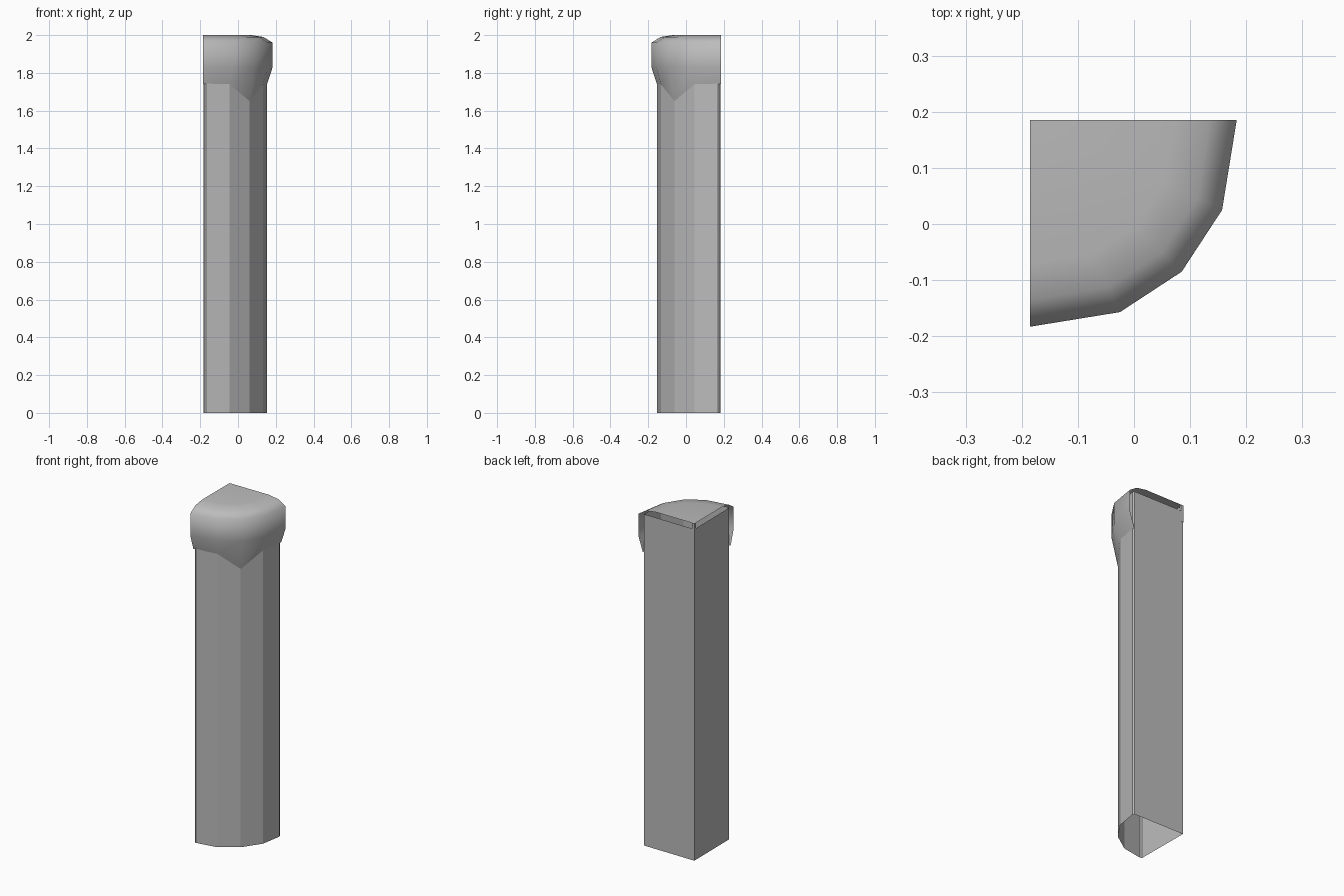
import bpy
import bmesh

cube = bpy.data.objects.get("Cube")
if cube:
    bpy.data.objects.remove(cube, do_unlink=True)

stone = bpy.data.materials.new("grey stone")
stone.use_nodes = True
stone.diffuse_color = (0.5, 0.5, 0.5, 1)
stone.node_tree.nodes["Principled BSDF"].inputs["Base Color"].default_value = (0.5, 0.5, 0.5, 1)

CORNER = (-0.185, 0.185)


def mirrored(half):
    """Complete an outline by reflecting it over the diagonal through the corner."""
    return half + [(-y, -x) for x, y in reversed(half[:-1])]


def finish(name, bm, smooth):
    bmesh.ops.recalc_face_normals(bm, faces=bm.faces)
    mesh = bpy.data.meshes.new(name)
    for face in bm.faces:
        face.smooth = smooth
    bm.to_mesh(mesh)
    bm.free()
    mesh.materials.append(stone)
    obj = bpy.data.objects.new(name, mesh)
    bpy.context.collection.objects.link(obj)
    return obj


def loft(name, rings, closed, top=None, smooth=False):
    """Skin rings of points; optionally close the last ring to a corner point."""
    bm = bmesh.new()
    loops = [[bm.verts.new(p) for p in ring] for ring in rings]
    for low, high in zip(loops, loops[1:]):
        for i in range(len(low) - (0 if closed else 1)):
            j = (i + 1) % len(low)
            bm.faces.new((low[i], low[j], high[j], high[i]))
    if top:
        centre = bm.verts.new(top)
        for a, b in zip(loops[-1], loops[-1][1:]):
            bm.faces.new((a, b, centre))
    return finish(name, bm, smooth)


# Faceted quarter column: open-ended shell with two flat walls at the back
facets = mirrored([(-0.18, -0.148), (-0.17, -0.153), (-0.045, -0.132), (0.06, -0.06)])
outline = facets + [(-0.183, 0.183)]
loft("column_shaft", [[(x, y, z) for x, y in outline] for z in (0, 1.965)], True)

# Rounded capital: its lower rim hugs the shaft and dips to a point in the middle
rim = mirrored([(-0.185, -0.183), (-0.025, -0.157), (0.085, -0.085)])
foot = mirrored([(-0.185, -0.154), (-0.045, -0.133), (0.061, -0.061)])
rings = [[(x, y, 1.65 if i == 2 else 1.74) for i, (x, y) in enumerate(foot)]]
for scale, z in ((1, 1.83), (1, 1.96), (0.87, 1.99), (0.7, 2.0)):
    rings.append([(CORNER[0] + (x - CORNER[0]) * scale,
                   CORNER[1] + (y - CORNER[1]) * scale, z) for x, y in rim])
loft("column_capital", rings, False, top=(*CORNER, 2.0), smooth=True)

# Small peg under the inner corner of the capital
bm = bmesh.new()
bmesh.ops.create_cube(bm, size=1)
bmesh.ops.scale(bm, vec=(0.015, 0.015, 0.1), verts=bm.verts)
bmesh.ops.translate(bm, vec=(-0.1775, 0.1775, 1.949), verts=bm.verts)
finish("corner_peg", bm, False)
